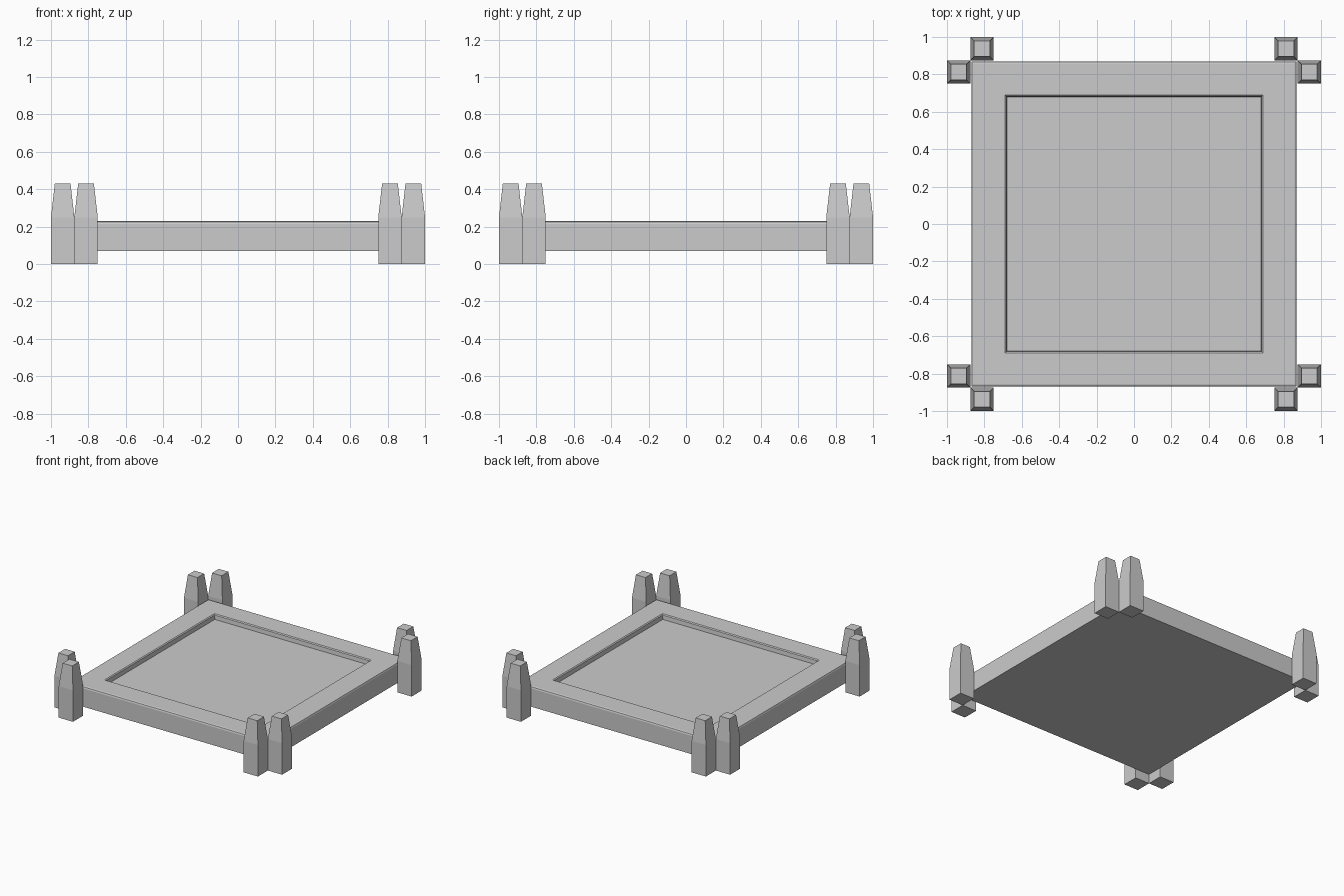
import bpy, bmesh

if "Cube" in bpy.data.objects:
    bpy.data.objects.remove(bpy.data.objects["Cube"])


def square_loft(name, rings, centre=(0, 0)):
    """Closed solid from stacked square rings given as (half width, z)."""
    bm = bmesh.new()
    loops = []
    for h, z in rings:
        loops.append([bm.verts.new((centre[0] + sx * h, centre[1] + sy * h, z))
                      for sx, sy in ((-1, -1), (1, -1), (1, 1), (-1, 1))])
    for a, b in zip(loops, loops[1:]):
        for i in range(4):
            j = (i + 1) % 4
            bm.faces.new((a[i], a[j], b[j], b[i]))
    bm.faces.new(loops[0][::-1])
    bm.faces.new(loops[-1])
    bmesh.ops.recalc_face_normals(bm, faces=bm.faces)
    mesh = bpy.data.meshes.new(name)
    bm.to_mesh(mesh)
    bm.free()
    ob = bpy.data.objects.new(name, mesh)
    bpy.context.collection.objects.link(ob)
    return ob


# Platform: softened outer top edge, raised border, sunken centre panel
square_loft("platform", [
    (0.87, 0.07), (0.87, 0.215), (0.866, 0.226), (0.857, 0.23),
    (0.69, 0.23), (0.683, 0.223), (0.68, 0.19)])

# Paired corner posts with tapered tops, one on each side of every corner
POST = [(0.0625, 0), (0.0625, 0.25), (0.042, 0.43)]
for sx, side in ((-1, "left"), (1, "right")):
    for sy, end in ((-1, "front"), (1, "back")):
        square_loft(f"{end}_{side}_side_post", POST, (sx * 0.9375, sy * 0.8125))
        square_loft(f"{end}_{side}_end_post", POST, (sx * 0.8125, sy * 0.9375))
